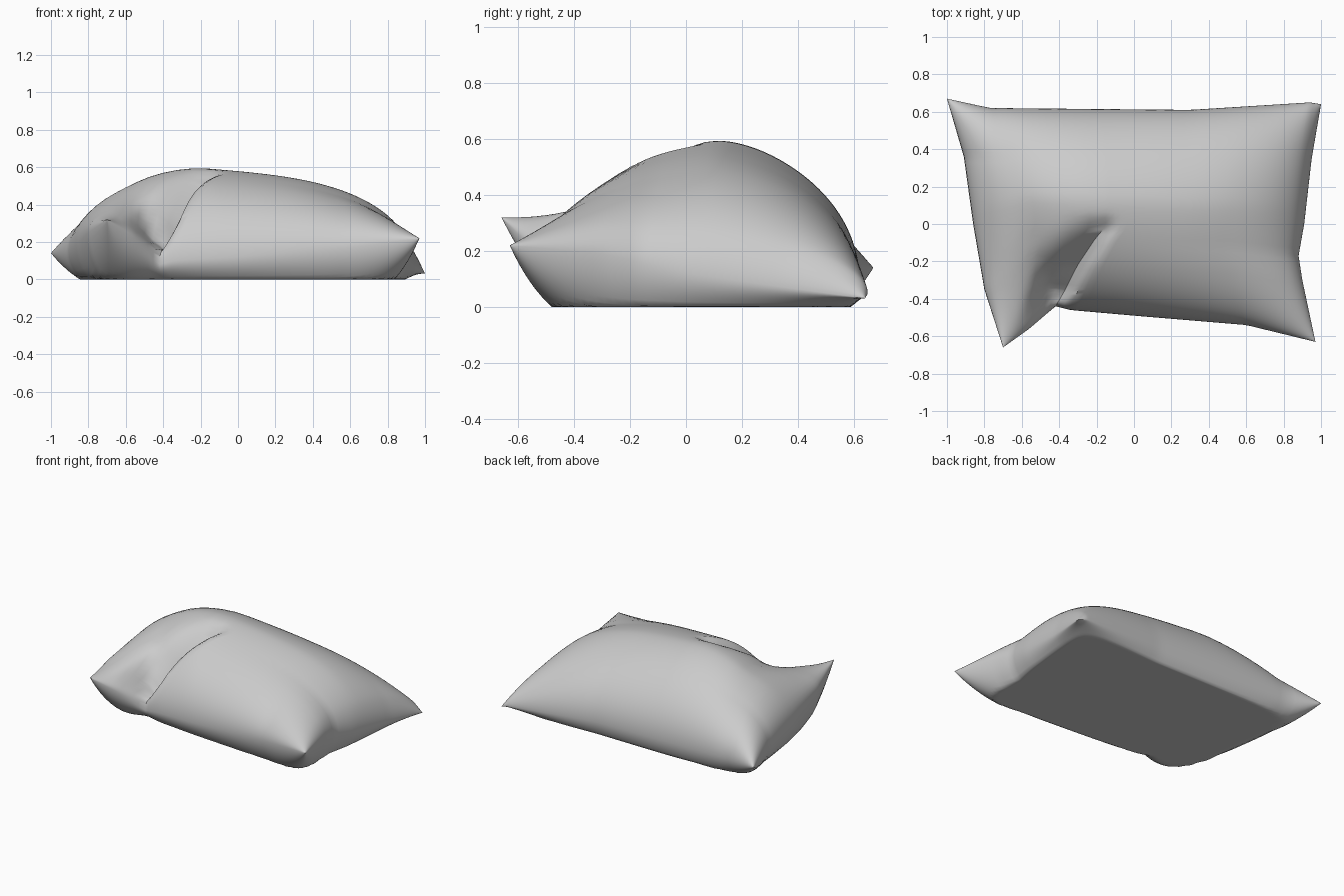
import bpy, bmesh, math
from mathutils import Vector

if "Cube" in bpy.data.objects:
    bpy.data.objects.remove(bpy.data.objects["Cube"], do_unlink=True)

N = 56
FOLD_COLUMN = 15
PEAK = 0.595

# Seam lines around the cushion
FRONT = [(-.70, -.66, .32), (-.56, -.56, .22), (-.42, -.44, .08), (-.34, -.46, .10),
         (0, -.49, .12), (.6, -.54, .17), (.97, -.63, .22)]
BACK = [(-1, .67, .14), (-.77, .62, .12), (.3, .61, .10), (.94, .65, .05), (1, .64, .03)]
LEFT_END = [(-.70, -.66, .32), (-.8, -.35, .25), (-.86, 0, .19), (-.91, .36, .15), (-1, .67, .14)]
RIGHT_END = [(.97, -.63, .22), (.9, -.3, .19), (.88, -.17, .16), (.91, 0, .12),
             (.95, .35, .07), (1, .64, .03)]


def along(line, t, axis):
    """Point on a seam line, t running 0 to 1 over one axis."""
    pos = line[0][axis] + t * (line[-1][axis] - line[0][axis])
    for a, b in zip(line, line[1:]):
        if pos <= b[axis] + 1e-6:
            k = (pos - a[axis]) / (b[axis] - a[axis])
            return Vector(a).lerp(Vector(b), k)
    return Vector(line[-1])


def seam_patch(s, t):
    """Sheet stretched between the four seam lines."""
    ruled = along(FRONT, s, 0).lerp(along(BACK, s, 0), t)
    ruled += along(LEFT_END, t, 1).lerp(along(RIGHT_END, t, 1), s)
    low = Vector(FRONT[0]).lerp(Vector(FRONT[-1]), s)
    high = Vector(BACK[0]).lerp(Vector(BACK[-1]), s)
    return ruled - low.lerp(high, t)


def spacing(i):
    """Rows and columns packed closer near the seam."""
    return (1 - math.cos(math.pi * i / N)) / 2


def fold_line(t):
    """Where the fold runs across the sheet, from the front seam inward."""
    return .168 + .23 * min(1, t / .43)


def column(i, t):
    """Columns slanted so that one of them follows the fold."""
    s, start, fold = spacing(i), spacing(FOLD_COLUMN), fold_line(t)
    if s <= start:
        return fold * s / start
    return fold + (1 - fold) * (s - start) / (1 - start)


def swell(w, centre, before, after):
    """Rounded profile, 0 on the seam and 1 at the centre."""
    if w > centre:
        d, power = (w - centre) / (1 - centre), after
    else:
        d, power = (centre - w) / (1 + centre), before
    return math.sqrt(max(0, 1 - min(1, d) ** power))


def crease(s, t):
    """Depth of the fold beside the turned-up corner."""
    k = t / .43
    side = (s - fold_line(t)) * 1.5
    reach = max(0, 1 - (side / .07 if side > 0 else -side / .2))
    run = min(1, k / .25) * max(0, min(1, (1.12 - k) / .6))
    return .22 * run * reach ** 1.5


def sheet(bm, top):
    rows = []
    for j in range(N + 1):
        t = spacing(j)
        v = 2 * t - 1
        row = []
        for i in range(N + 1):
            s = column(i, t)
            u = 2 * s - 1
            p = seam_patch(s, t)
            if top:
                full = swell(u, -.24, 2, 3.5) * swell(v, .1, 1.65, 1.65)
                peak = PEAK - .075 * max(0, u + .24)
                z = p.z + (peak - p.z) * full
                p.z = max(z - crease(s, t), p.z * (1 - full) + .04 * full)
            else:
                full = min(1, 2.2 * swell(u, 0, 3, 4) * swell(v, 0, 2, 4))
                p.z = max(0, p.z * (1 - full))
            row.append(bm.verts.new(p))
        rows.append(row)
    for j in range(N):
        for i in range(N):
            quad = (rows[j][i], rows[j][i + 1], rows[j + 1][i + 1], rows[j + 1][i])
            bm.faces.new(quad if top else quad[::-1])


# Cushion: upper and lower sheets joined at the seam
bm = bmesh.new()
sheet(bm, True)
sheet(bm, False)
bmesh.ops.remove_doubles(bm, verts=bm.verts, dist=.0005)
bmesh.ops.recalc_face_normals(bm, faces=bm.faces)
mesh = bpy.data.meshes.new("pillow")
bm.to_mesh(mesh)
bm.free()
pillow = bpy.data.objects.new("pillow", mesh)
bpy.context.collection.objects.link(pillow)

# Plain grey cloth
cloth = bpy.data.materials.new("grey_cloth")
cloth.use_nodes = True
colour = (.6, .6, .6, 1)
cloth.diffuse_color = colour
cloth.node_tree.nodes["Principled BSDF"].inputs["Base Color"].default_value = colour
mesh.materials.append(cloth)

bpy.context.view_layer.objects.active = pillow
pillow.select_set(True)
bpy.ops.object.shade_smooth_by_angle(angle=math.radians(60))
